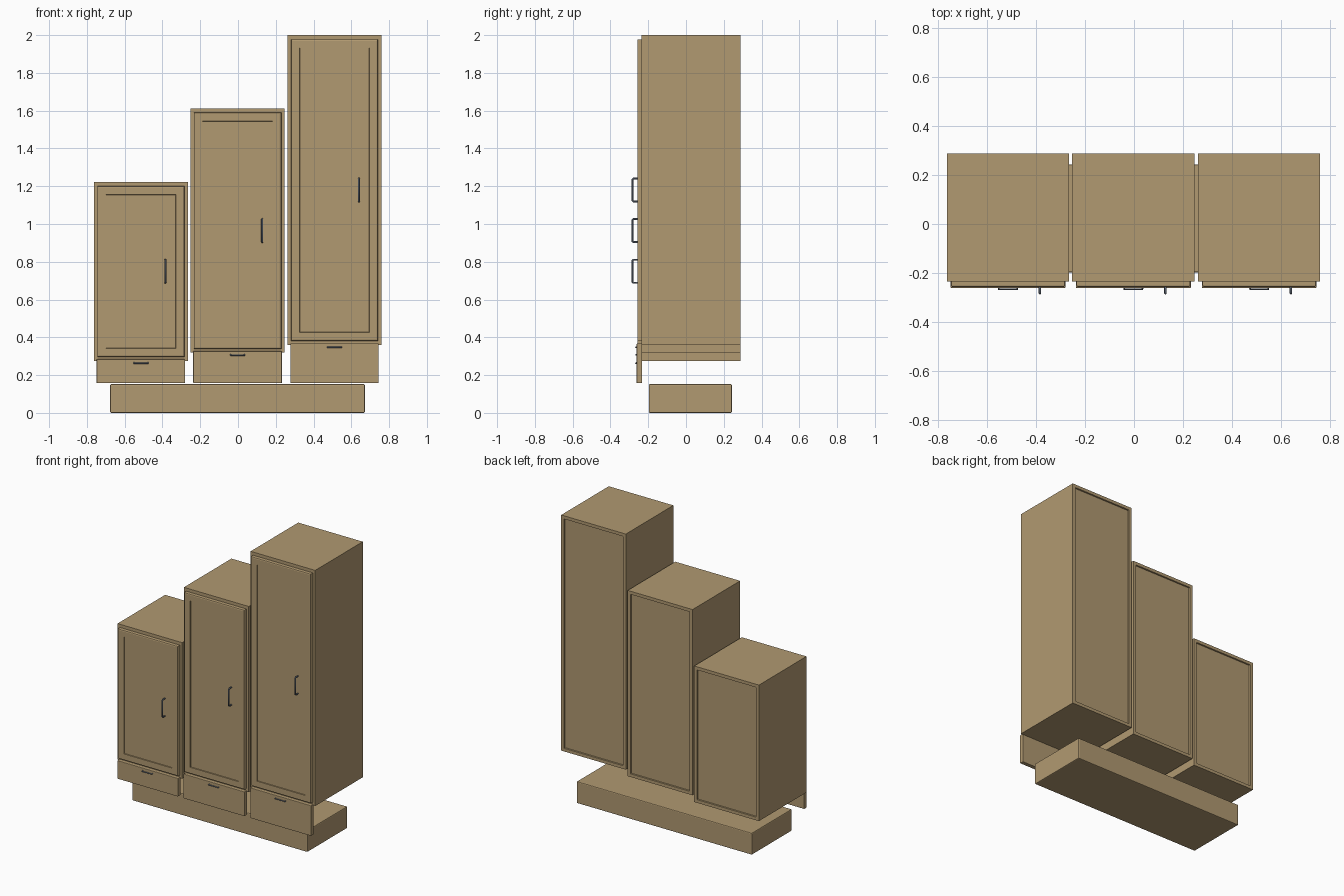
import bpy, bmesh
from mathutils import Vector

cube = bpy.data.objects.get("Cube")
if cube:
    bpy.data.objects.remove(cube, do_unlink=True)


def material(name, rgb):
    m = bpy.data.materials.new(name)
    m.use_nodes = True
    m.diffuse_color = (*rgb, 1)
    m.node_tree.nodes["Principled BSDF"].inputs["Base Color"].default_value = (*rgb, 1)
    return m


wood = material("tan wood", (0.44, 0.32, 0.165))
steel = material("blue grey steel", (0.13, 0.16, 0.21))


def panel_face(bm, direction, margin, depth):
    """Inset the face looking along direction and push it inwards."""
    bm.normal_update()
    d = Vector(direction)
    face = max(bm.faces, key=lambda f: f.normal.dot(d) * f.calc_area())
    bmesh.ops.inset_region(bm, faces=[face], thickness=margin, use_even_offset=True)
    # a nearly vertical wall round the recess
    bmesh.ops.inset_region(bm, faces=[face], thickness=0.001, use_even_offset=True)
    bmesh.ops.translate(bm, verts=face.verts[:], vec=-d * depth)


def box(name, x, y, z, mat=wood, recess=None, bevel=0, front_bevel=0):
    bm = bmesh.new()
    bmesh.ops.create_cube(bm, size=1)
    for v in bm.verts:
        v.co = [a[0] + (c + 0.5) * (a[1] - a[0]) for c, a in zip(v.co, (x, y, z))]
    if front_bevel:
        edges = [e for e in bm.edges if all(abs(v.co.y - y[0]) < 1e-5 for v in e.verts)]
        bmesh.ops.bevel(bm, geom=edges, offset=front_bevel, segments=2,
                        profile=0.5, affect='EDGES')
    if recess:
        panel_face(bm, *recess)
    me = bpy.data.meshes.new(name)
    bm.to_mesh(me)
    bm.free()
    me.materials.append(mat)
    ob = bpy.data.objects.new(name, me)
    bpy.context.collection.objects.link(ob)
    if bevel:
        b = ob.modifiers.new("soft edges", 'BEVEL')
        b.width, b.segments = bevel, 2
    return ob


def handle(name, points, radius):
    """Bent bar handle following the points."""
    cu = bpy.data.curves.new(name, 'CURVE')
    cu.dimensions = '3D'
    cu.bevel_depth, cu.bevel_resolution = radius, 2
    cu.use_fill_caps = True
    s = cu.splines.new('POLY')
    s.points.add(len(points) - 1)
    for p, co in zip(s.points, points):
        p.co = (*co, 1)
    cu.materials.append(steel)
    bpy.context.collection.objects.link(bpy.data.objects.new(name, cu))


FRONT, BACK, DOOR = -0.235, 0.288, -0.258

# plinth
box("plinth", (-0.677, 0.672), (-0.197, 0.243), (0, 0.152), bevel=0.006)

# name, left edge, right edge, bottom, top, handle centre height
units = [("short", -0.763, -0.265, 0.276, 1.223, 0.75),
         ("middle", -0.252, 0.247, 0.319, 1.612, 0.965),
         ("tall", 0.262, 0.759, 0.360, 2.0, 1.18)]

for name, x0, x1, z0, z1, hz in units:
    # carcass with recessed back panel
    box(name + "_cabinet", (x0, x1), (FRONT, BACK), (z0, z1),
        recess=((0, 1, 0), 0.022, 0.01))
    # framed door
    box(name + "_door", (x0 + 0.018, x1 - 0.018), (DOOR, FRONT), (z0 + 0.02, z1 - 0.022),
        recess=((0, -1, 0), 0.038, 0.006), front_bevel=0.008)
    # drawer front hanging below the carcass
    box(name + "_drawer_front", (x0 + 0.015, x1 - 0.015), (DOOR - 0.003, FRONT + 0.003),
        (0.157, z0 + 0.008), bevel=0.003)
    # door handle
    hx, h = x1 - 0.119, 0.061
    handle(name + "_door_handle",
           [(hx, DOOR + 0.002, hz - h), (hx, -0.278, hz - h), (hx, -0.283, hz - h + 0.004),
            (hx, -0.283, hz + h - 0.004), (hx, -0.278, hz + h), (hx, DOOR + 0.002, hz + h)],
           0.005)
    # drawer handle
    cx, dz = (x0 + x1) / 2, z0 - 0.013
    handle(name + "_drawer_handle",
           [(cx - 0.037, DOOR, dz + 0.003), (cx - 0.037, -0.266, dz),
            (cx + 0.037, -0.266, dz), (cx + 0.037, DOOR, dz + 0.003)], 0.004)
